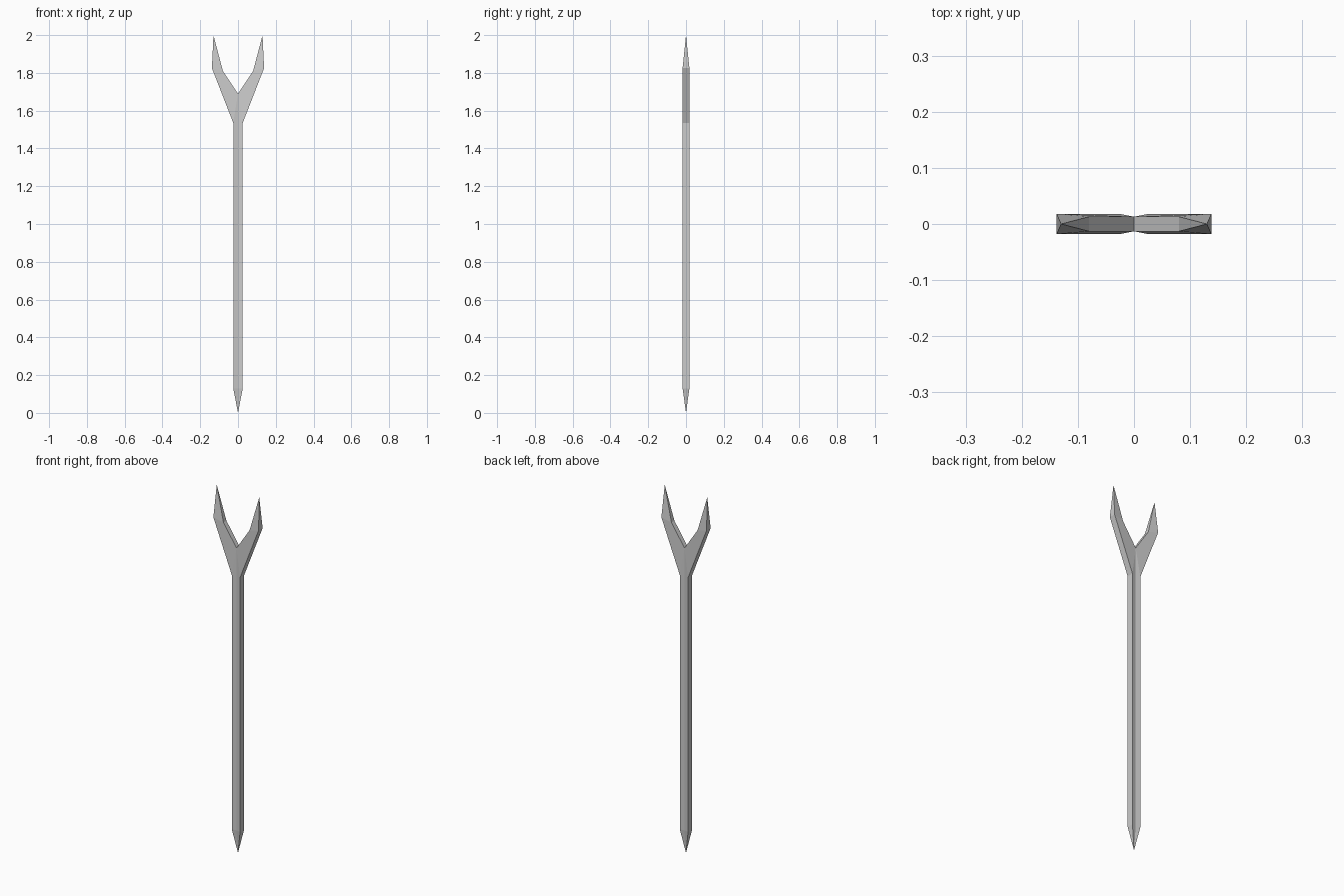
import bpy

if "Cube" in bpy.data.objects:
    bpy.data.objects.remove(bpy.data.objects["Cube"])

# Right half of the outline: (x, half thickness, z), counter-clockwise from the front
outline = [
    (0.0, 0.0, 0.0),        # 0 bottom point
    (0.025, 0.018, 0.13),   # 1 shaft base
    (0.025, 0.018, 1.535),  # 2 shoulder
    (0.138, 0.018, 1.825),  # 3 outer prong corner
    (0.13, 0.0, 2.0),       # 4 prong tip
    (0.08, 0.013, 1.81),    # 5 inner prong corner
    (0.0, 0.013, 1.69),     # 6 notch
    (0.0, 0.013, 0.13),     # 7 groove base
]
panels = [(0, 1, 7), (1, 2, 6, 7), (2, 3, 5, 6), (3, 4, 5)]

# Points with no thickness share one vertex between front and back
verts, front, back = [], [], []
for x, y, z in outline:
    front.append(len(verts))
    verts.append((x, -y, z))
    if y:
        verts.append((x, y, z))
    back.append(len(verts) - 1)

# Grooved front and back, then the edge walls between them
faces = [[front[i] for i in p] for p in panels]
faces += [[back[i] for i in reversed(p)] for p in panels]
for a in range(6):
    b = a + 1
    wall = [front[b], front[a], back[a], back[b]]
    faces.append(list(dict.fromkeys(wall)))

mesh = bpy.data.meshes.new("forked_staff")
mesh.from_pydata(verts, [], faces)
staff = bpy.data.objects.new("forked_staff", mesh)
bpy.context.collection.objects.link(staff)

# Left half
mirror = staff.modifiers.new("mirror", 'MIRROR')
mirror.use_clip = True
mirror.merge_threshold = 0.0005
